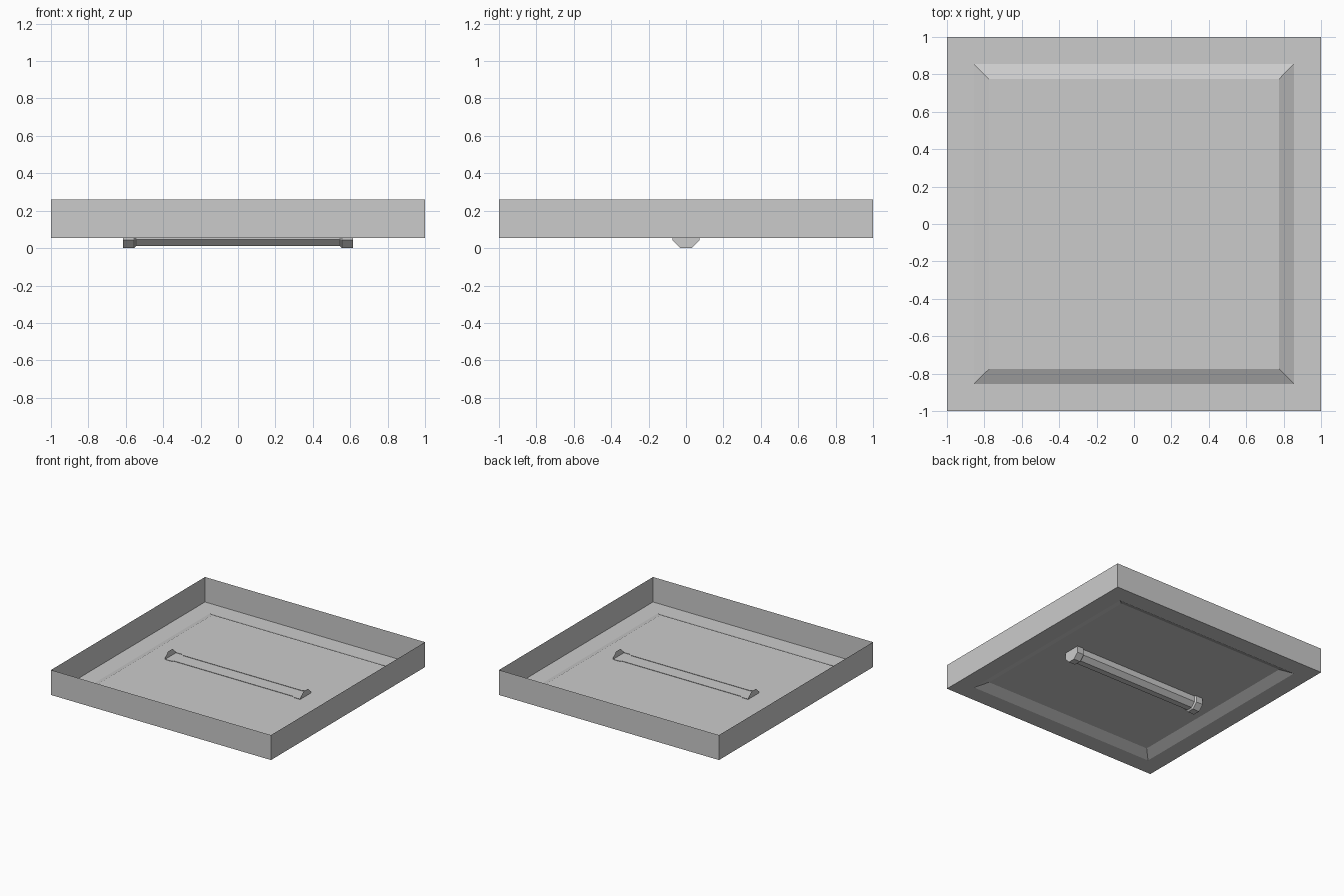
import bpy, bmesh, math

cube = bpy.data.objects.get("Cube")
if cube:
    bpy.data.objects.remove(cube, do_unlink=True)

grey = bpy.data.materials.new("light_grey")
colour = (0.6, 0.6, 0.6, 1)
grey.diffuse_color = colour
grey.use_nodes = True
grey.node_tree.nodes["Principled BSDF"].inputs["Base Color"].default_value = colour

FLOOR, RIM, PANEL = 0.055, 0.26, 0.095
AXIS = 0.072  # height of the handle's centre line


def finish(name, bm):
    mesh = bpy.data.meshes.new(name)
    bm.to_mesh(mesh)
    bm.free()
    mesh.materials.append(grey)
    obj = bpy.data.objects.new(name, mesh)
    bpy.context.collection.objects.link(obj)
    return obj


def square(bm, half, z):
    return [bm.verts.new((half * sx, half * sy, z))
            for sx, sy in ((-1, -1), (1, -1), (1, 1), (-1, 1))]


def bridge(bm, a, b, closed=True):
    n = len(a)
    for i in range(n if closed else n - 1):
        j = (i + 1) % n
        bm.faces.new((a[i], a[j], b[j], b[i]))


def octagon(bm, x, apothem, count=8):
    # Starts at the upper left of the vertical side and runs down and around
    r = apothem / math.cos(math.pi / 8)
    angles = [math.radians(157.5 + 45 * i) for i in range(count)]
    return [bm.verts.new((x, r * math.cos(a), AXIS + r * math.sin(a))) for a in angles]


# Open tray of thin sheet, with a pressed panel in its floor
bm = bmesh.new()
rings = [square(bm, half, z) for half, z in
         ((1, RIM), (1, FLOOR), (0.855, FLOOR), (0.775, PANEL))]
for outer, inner in zip(rings, rings[1:]):
    bridge(bm, outer, inner)
bm.faces.new(rings[-1])
bmesh.ops.recalc_face_normals(bm, faces=bm.faces)
finish("tray", bm)

# Handle under the panel: slim bar flaring into a wider mount at each end
bm = bmesh.new()
sections = ((-0.615, 0.072), (-0.555, 0.072), (-0.545, 0.06),
            (0.545, 0.06), (0.555, 0.072), (0.615, 0.072))
rings = [octagon(bm, x, apothem, 6) for x, apothem in sections]
for ring in rings:
    for v in (ring[0], ring[-1]):
        v.co.z = PANEL + 0.003
for a, b in zip(rings, rings[1:]):
    bridge(bm, a, b, closed=False)
bmesh.ops.recalc_face_normals(bm, faces=bm.faces)
finish("handle", bm)

# Eight-sided end plates, which rise through the panel
for name, x in (("right_end_plate", -0.615), ("left_end_plate", 0.615)):
    bm = bmesh.new()
    face = bm.faces.new(octagon(bm, x, 0.072))
    face.normal_update()
    if face.normal.x * x < 0:
        face.normal_flip()
    finish(name, bm)
